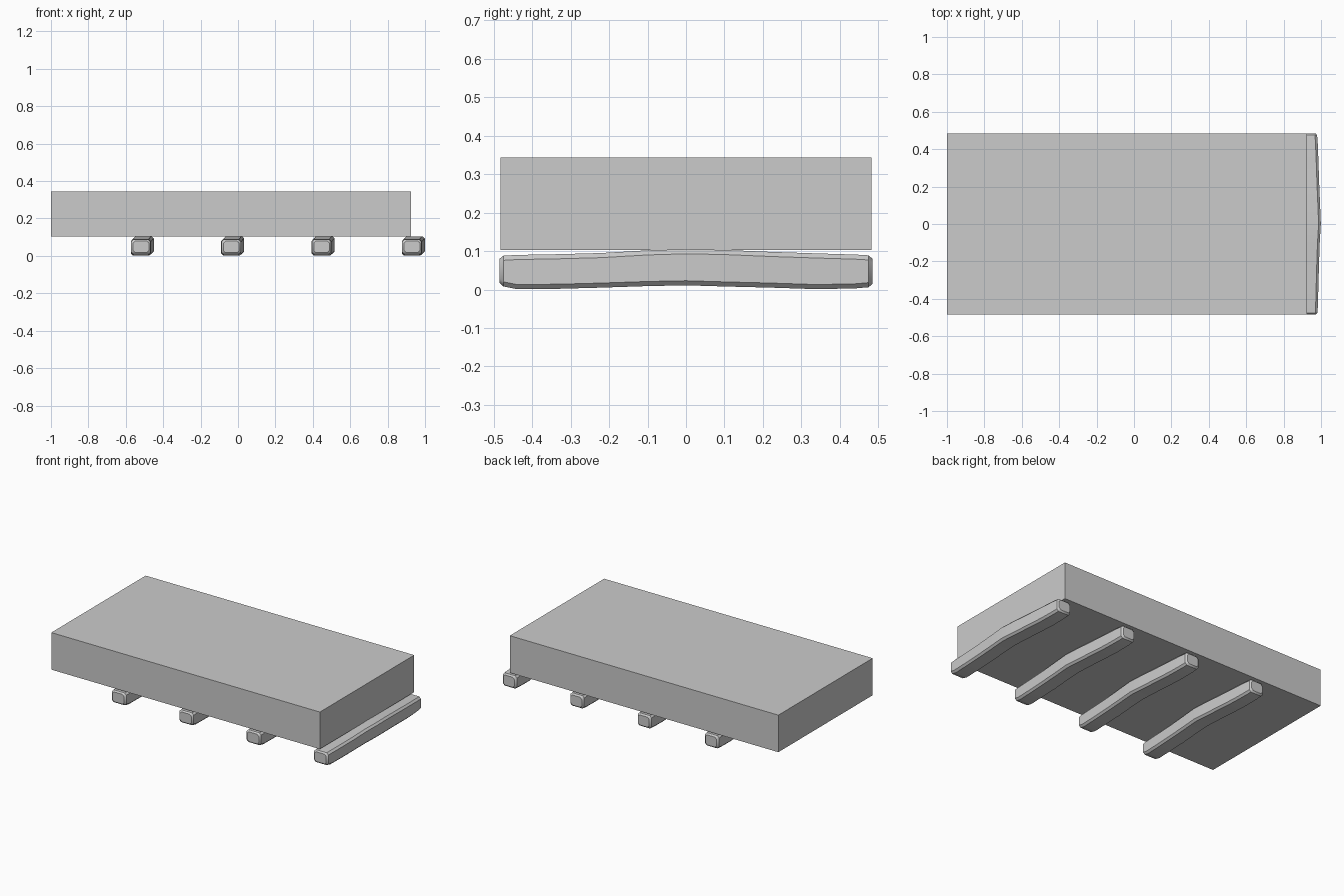
import bpy, bmesh, math

if "Cube" in bpy.data.objects:
    bpy.data.objects.remove(bpy.data.objects["Cube"])

SPACING = 0.483
FIRST_X = -0.573          # left edge of the first beam

# Beam stations: y, left offset, right offset, bottom z, top z
STATIONS = [
    (-0.485, 0.012, 0.096, 0.017, 0.080),
    (-0.475, 0.002, 0.105, 0.008, 0.088),
    (-0.440, 0.000, 0.107, 0.001, 0.090),
    (-0.330, 0.003, 0.110, 0.002, 0.092),
    (-0.220, 0.004, 0.113, 0.005, 0.095),
    (-0.100, 0.010, 0.117, 0.009, 0.102),
    (0.000, 0.014, 0.123, 0.011, 0.105),
    (0.100, 0.012, 0.119, 0.008, 0.103),
    (0.220, 0.006, 0.114, 0.005, 0.098),
    (0.340, 0.004, 0.110, 0.001, 0.094),
    (0.440, 0.003, 0.106, 0.003, 0.091),
    (0.475, 0.004, 0.103, 0.006, 0.089),
    (0.485, 0.014, 0.094, 0.015, 0.080),
]


def finish(bm, name):
    bmesh.ops.recalc_face_normals(bm, faces=bm.faces)
    mesh = bpy.data.meshes.new(name)
    bm.to_mesh(mesh)
    bm.free()
    obj = bpy.data.objects.new(name, mesh)
    bpy.context.collection.objects.link(obj)
    return obj


def section(bm, x, y, l, r, b, t):
    """Worn rectangular cross-section with chipped corners."""
    c = 0.012
    pts = [(l + c, b), (r - c, b), (r, b + c), (r, t - c),
           (r - c, t), (l + c, t), (l, t - c), (l, b + c)]
    return [bm.verts.new((x + px, y, pz)) for px, pz in pts]


def beam(name, x):
    bm = bmesh.new()
    rings = [section(bm, x, *s) for s in STATIONS]
    for a, b in zip(rings, rings[1:]):
        for i in range(8):
            j = (i + 1) % 8
            bm.faces.new((a[i], a[j], b[j], b[i]))
    bm.faces.new(rings[0])
    bm.faces.new(rings[-1])
    obj = finish(bm, name)
    bpy.context.view_layer.objects.active = obj
    obj.select_set(True)
    bpy.ops.object.shade_smooth_by_angle(angle=math.radians(35))
    obj.select_set(False)


# Solid slab resting on the beams
bm = bmesh.new()
bmesh.ops.create_cube(bm, size=1)
bmesh.ops.scale(bm, vec=(1.925, 0.966, 0.24), verts=bm.verts)
bmesh.ops.translate(bm, vec=(-0.0375, 0, 0.223), verts=bm.verts)
finish(bm, "slab")

# Four bowed, worn support beams
for k in range(4):
    beam(f"support_beam_{k + 1}", FIRST_X + k * SPACING)
